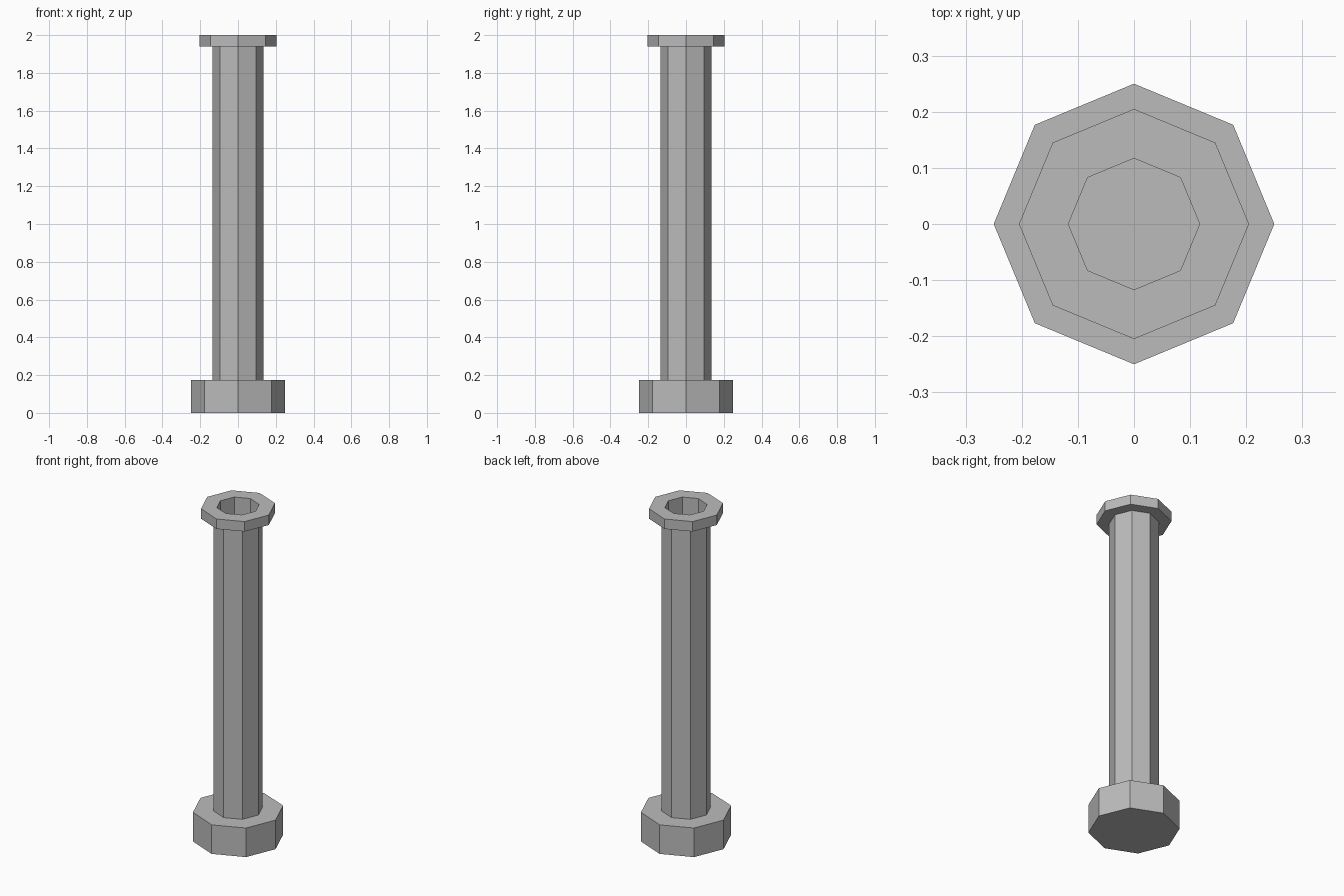
import bpy
import bmesh
from math import cos, sin, tau

SIDES = 8

cube = bpy.data.objects.get("Cube")
if cube:
    bpy.data.objects.remove(cube, do_unlink=True)

# Single plain grey material
grey = bpy.data.materials.new("plain grey")
grey.use_nodes = True
grey.diffuse_color = (0.5, 0.5, 0.5, 1)
grey.node_tree.nodes["Principled BSDF"].inputs["Base Color"].default_value = (0.5, 0.5, 0.5, 1)


def lathe(name, profile, cap_start=False, cap_end=False):
    """Turn (radius, height) points into a flat-sided solid of revolution."""
    bm = bmesh.new()
    rings = [[bm.verts.new((r * cos(tau * i / SIDES), r * sin(tau * i / SIDES), z))
              for i in range(SIDES)] for r, z in profile]
    for low, high in zip(rings, rings[1:]):
        for i in range(SIDES):
            j = (i + 1) % SIDES
            bm.faces.new((low[i], low[j], high[j], high[i]))
    if cap_start:
        bm.faces.new(rings[0][::-1])
    if cap_end:
        bm.faces.new(rings[-1])
    mesh = bpy.data.meshes.new(name)
    bm.to_mesh(mesh)
    bm.free()
    mesh.materials.append(grey)
    obj = bpy.data.objects.new(name, mesh)
    bpy.context.collection.objects.link(obj)
    return obj


base_r, shaft_r, collar_r, bore_r = 0.25, 0.136, 0.205, 0.117
base_top, collar_bottom, top = 0.175, 1.94, 2.0

# Heavy foot with a closed underside
lathe("base", [(base_r, 0), (base_r, base_top), (shaft_r, base_top)], cap_start=True)
# Long outer wall
lathe("shaft", [(shaft_r, base_top), (shaft_r, collar_bottom)])
# Rim around the open end
lathe("collar", [(shaft_r, collar_bottom), (collar_r, collar_bottom),
                 (collar_r, top), (bore_r, top)])
# Hollow inside, closed by a floor level with the base
lathe("bore", [(bore_r, top), (bore_r, base_top)], cap_end=True)
